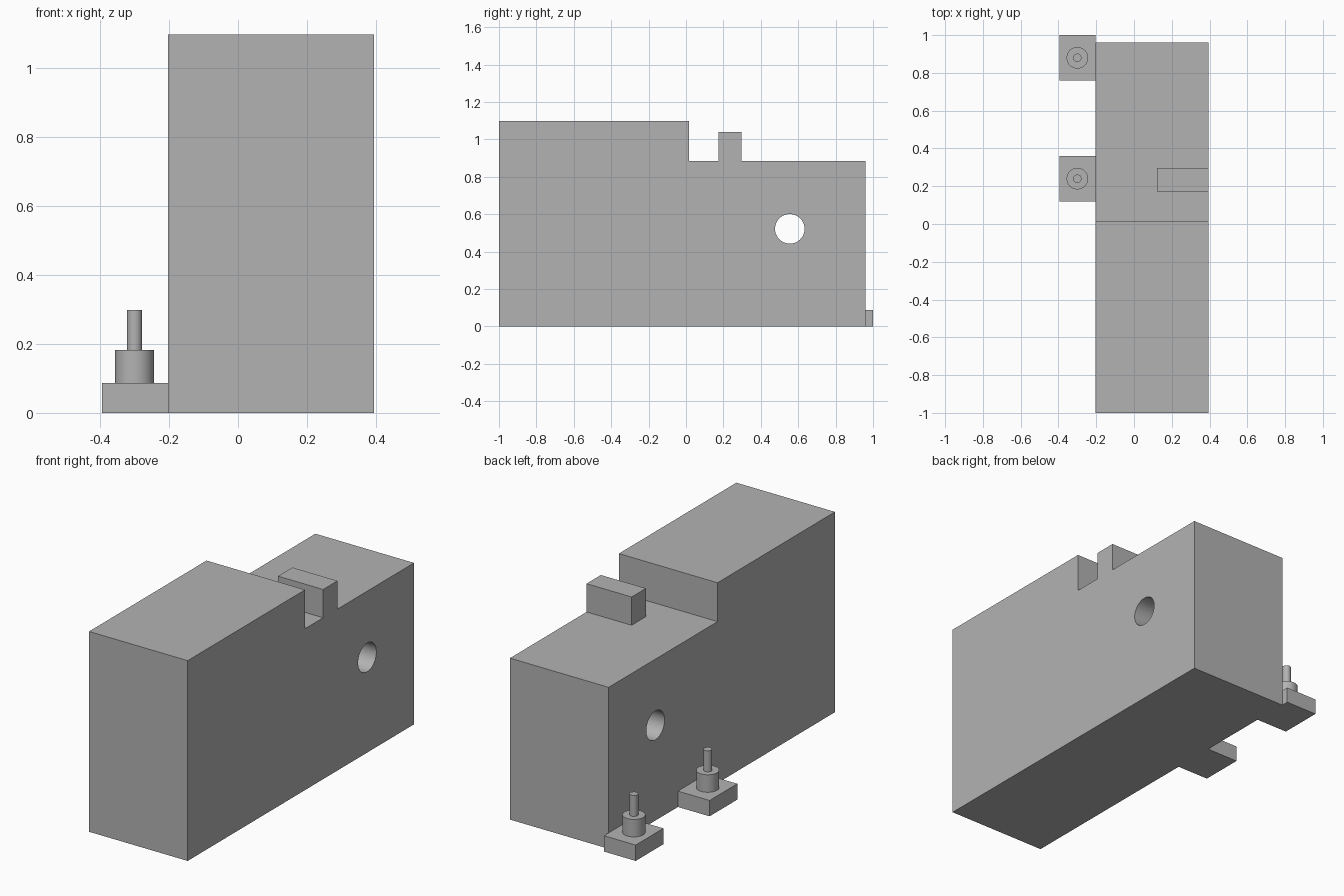
import bpy, bmesh, math
from mathutils import Matrix

cube = bpy.data.objects.get("Cube")
if cube:
    bpy.data.objects.remove(cube, do_unlink=True)

grey = bpy.data.materials.new("plain grey")
grey.use_nodes = True
colour = (0.45, 0.45, 0.45, 1)
grey.diffuse_color = colour
grey.node_tree.nodes["Principled BSDF"].inputs["Base Color"].default_value = colour


def add_object(name, bm):
    bmesh.ops.recalc_face_normals(bm, faces=bm.faces)
    mesh = bpy.data.meshes.new(name)
    bm.to_mesh(mesh)
    bm.free()
    mesh.materials.append(grey)
    obj = bpy.data.objects.new(name, mesh)
    bpy.context.collection.objects.link(obj)
    return obj


def extrude_x(name, profile, x0, x1):
    """Extrude a (y, z) outline from x0 to x1."""
    bm = bmesh.new()
    face = bm.faces.new([bm.verts.new((x0, y, z)) for y, z in profile])
    new = bmesh.ops.extrude_face_region(bm, geom=[face])["geom"]
    verts = [v for v in new if isinstance(v, bmesh.types.BMVert)]
    bmesh.ops.translate(bm, verts=verts, vec=(x1 - x0, 0, 0))
    return add_object(name, bm)


def box(name, x0, x1, y0, y1, z0, z1):
    return extrude_x(name, [(y0, z0), (y1, z0), (y1, z1), (y0, z1)], x0, x1)


def cylinder(name, centre, radius, length, rotation=None):
    bm = bmesh.new()
    matrix = Matrix.Translation(centre) @ (rotation or Matrix())
    bmesh.ops.create_cone(bm, cap_ends=True, segments=48, radius1=radius,
                          radius2=radius, depth=length, matrix=matrix)
    return add_object(name, bm)


def smooth(obj):
    bpy.ops.object.select_all(action="DESELECT")
    obj.select_set(True)
    bpy.context.view_layer.objects.active = obj
    bpy.ops.object.shade_smooth_by_angle(angle=math.radians(30))


LEFT, RIGHT = 0.395, -0.203
BACK, STEP_Y = 0.96, 0.017
TOP, LEDGE = 1.098, 0.885

# Stepped main block with a round hole through its width
block = extrude_x("main_block", [(-1, 0), (BACK, 0), (BACK, LEDGE), (STEP_Y, LEDGE),
                                 (STEP_Y, TOP), (-1, TOP)], RIGHT, LEFT)
cutter = cylinder("hole_cutter", (0.1, 0.555, 0.522), 0.079, 1,
                  Matrix.Rotation(math.pi / 2, 4, "Y"))
cutter.hide_render = True
bpy.context.view_layer.objects.active = block
cut = block.modifiers.new("hole", "BOOLEAN")
cut.operation = "DIFFERENCE"
cut.solver = "EXACT"
cut.object = cutter
bpy.ops.object.modifier_apply(modifier=cut.name)
bpy.data.objects.remove(cutter, do_unlink=True)
smooth(block)

# Raised tab on the ledge
box("ledge_tab", 0.122, LEFT, 0.173, 0.297, LEDGE, 1.04)

# Two foot plates, each with a collar and a thin pin
PLATE_TOP, COLLAR_TOP, PIN_TOP = 0.087, 0.183, 0.298
for label, y in (("front", 0.24), ("back", 0.88)):
    x = -0.3
    box(label + "_foot_plate", -0.395, RIGHT, y - 0.12, y + 0.12, 0, PLATE_TOP)
    for part, radius, z0, z1 in (("_collar", 0.057, PLATE_TOP, COLLAR_TOP),
                                 ("_pin", 0.022, COLLAR_TOP, PIN_TOP)):
        smooth(cylinder(label + part, (x, y, (z0 + z1) / 2), radius, z1 - z0))
